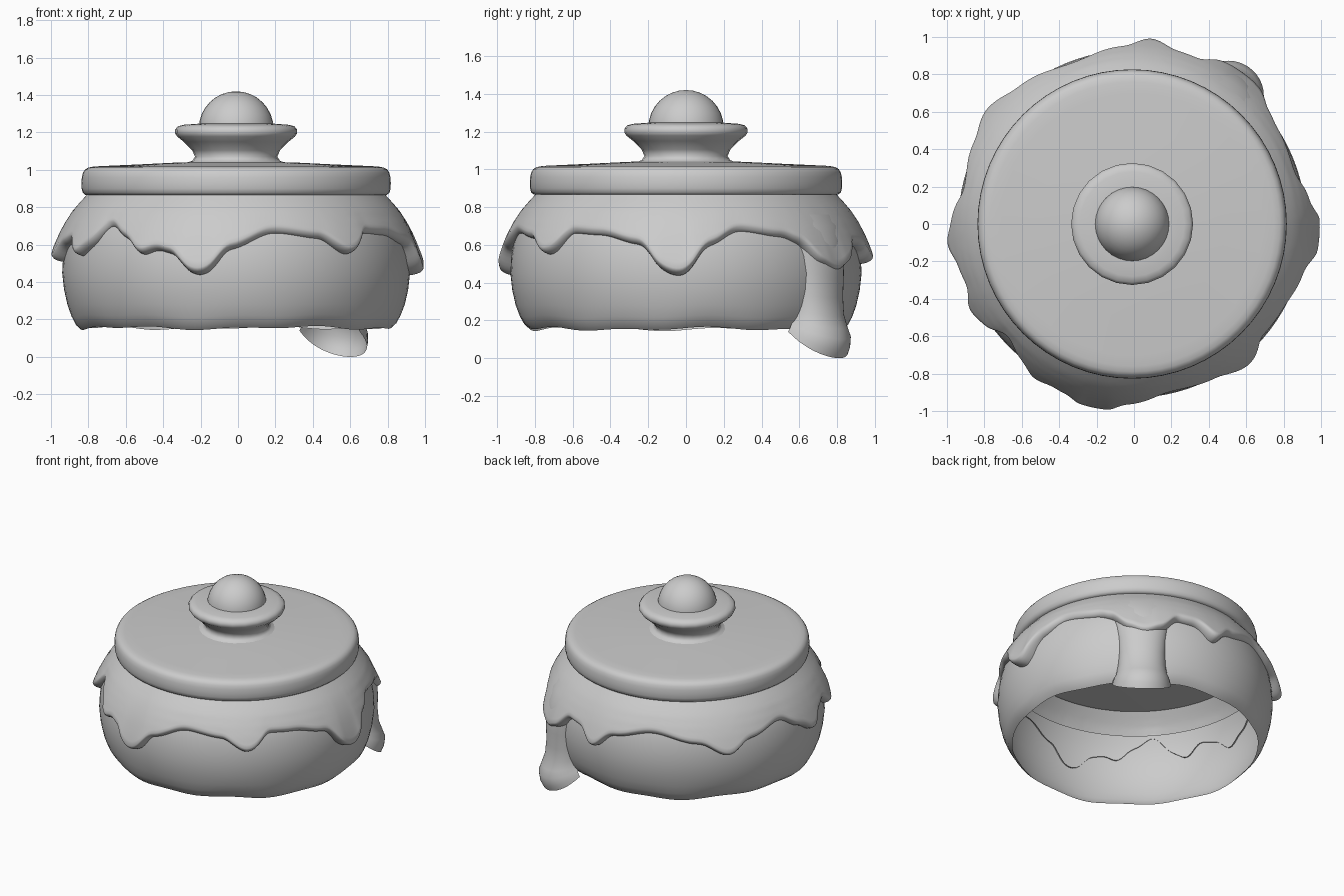
import bpy, bmesh
from math import sin, cos, pi, radians

if "Cube" in bpy.data.objects:
    bpy.data.objects.remove(bpy.data.objects["Cube"])

CX = -0.01  # common axis of the pot


def skin(rings, name, ring_closed=True, loop=False, angle=40):
    """Join equal-length rings of points with quads and smooth the result."""
    bm = bmesh.new()
    vs = [[bm.verts.new(p) for p in r] for r in rings]
    n, m = len(vs[0]), len(vs)
    for i in range(m if loop else m - 1):
        a, b = vs[i], vs[(i + 1) % m]
        for j in range(n if ring_closed else n - 1):
            k = (j + 1) % n
            bm.faces.new((a[j], a[k], b[k], b[j]))
    bmesh.ops.remove_doubles(bm, verts=bm.verts, dist=1e-5)
    bmesh.ops.recalc_face_normals(bm, faces=bm.faces)
    top = max(bm.faces, key=lambda f: f.calc_center_median().x)
    if top.normal.x < 0:  # open shells: make them face outward
        bmesh.ops.reverse_faces(bm, faces=bm.faces)
    me = bpy.data.meshes.new(name)
    bm.to_mesh(me)
    bm.free()
    ob = bpy.data.objects.new(name, me)
    bpy.context.collection.objects.link(ob)
    bpy.ops.object.select_all(action='DESELECT')
    ob.select_set(True)
    bpy.context.view_layer.objects.active = ob
    bpy.ops.object.shade_smooth_by_angle(angle=radians(angle))
    return ob


def lathe(profile, name, seg, wave=None, angle=40):
    rings = []
    for r, z in profile:
        angles = [2 * pi * j / seg for j in range(seg)]
        rings.append([(CX + r * cos(a), r * sin(a), z + (wave(a, z) if wave else 0)) for a in angles])
    return skin(rings, name, angle=angle)


def lerp_table(table, x):
    for (x0, y0), (x1, y1) in zip(table, table[1:]):
        if x <= x1:
            return y0 + (y1 - y0) * max(0, (x - x0) / (x1 - x0))
    return table[-1][1]


# Pot wall: a shell open at the bottom with a slightly uneven rim
wall = [(.155, .83), (.18, .858), (.22, .88), (.28, .902), (.36, .92), (.45, .93), (.54, .925),
        (.60, .915), (.66, .90), (.72, .876), (.78, .842), (.82, .81), (.87, .765)]


def rim_wave(a, z):
    return max(0, min(1, (.3 - z) / .12)) * (.006 * sin(5 * a + 1) + .006 * sin(11 * a))


lathe([(r, z) for z, r in wall if z < .73], "pot_body", 96, rim_wave, 60)

# Icing: lower edge height by angle, dripping down the wall
edge = [(-3, .43), (0, .445), (7, .59), (18, .67), (34, .64), (41, .60), (46, .5), (54, .45), (62, .5),
        (67, .60), (76, .59), (84, .49), (92, .60), (110, .66), (130, .60), (142, .51), (152, .60),
        (168, .66), (179, .57), (186, .50), (193, .59), (201, .62), (208, .53), (213, .58), (222, .70),
        (231, .63), (238, .54), (243, .57), (250, .545), (254, .46), (258, .43), (262, .46), (267, .57),
        (283, .66), (300, .63), (305, .575), (309, .54), (313, .57), (318, .66), (330, .65), (345, .60),
        (353, .46), (357, .43)]


def edge_height(d):
    d = (d + 3) % 360 - 3
    for (x0, y0), (x1, y1) in zip(edge, edge[1:]):
        if d <= x1:
            t = (d - x0) / (x1 - x0)
            return y0 + (y1 - y0) * t * t * (3 - 2 * t)
    return edge[-1][1]


# soften the kinks of the edge by averaging over a few degrees
heights = [sum(edge_height(i + k) for k in range(-2, 3)) / 5 for i in range(360)]
columns = []
for i, low in enumerate(heights):
    a = radians(i)
    bulge = .045 * max(0, min(1, (.68 - low) / .2))
    path = []
    for k in range(13):
        t = k / 12
        z = .868 + (low + .04 - .868) * t
        path.append((lerp_table(wall, z) + .03 + bulge * t * t, z))
    tip = path[-1][0]
    inner = lerp_table(wall, low) - .01
    for k in range(1, 6):
        b = pi / 2 * k / 5
        path.append((inner + (tip - inner) * cos(b), low + .04 * (1 - sin(b))))
    columns.append([(CX + r * cos(a), r * sin(a), z) for r, z in path])
skin(columns, "icing", ring_closed=False, loop=True, angle=80)

# Long drip: half-round shell running past the rim
# each row: height at its sides, height at its middle, inner radius, depth, half width
sections = [(.76, .76, .80, .09, .26), (.70, .70, .83, .10, .235), (.62, .62, .855, .11, .205),
            (.54, .54, .87, .115, .18), (.44, .43, .875, .115, .165), (.34, .32, .865, .125, .16),
            (.26, .22, .855, .145, .163), (.21, .155, .85, .175, .172), (.18, .10, .85, .195, .185),
            (.155, .04, .845, .19, .195), (.14, .0, .84, .175, .2)]
da = radians(53)
rings = []
for z_side, z_mid, rc, depth, width in sections:
    ring = []
    for j in range(25):
        b = -pi / 2 + pi * j / 24
        v, c = width * sin(b), cos(b) ** .8
        r = rc + depth * c - v * v * .3
        ring.append((CX + r * cos(da) - v * sin(da), r * sin(da) + v * cos(da), z_side + (z_mid - z_side) * c))
    rings.append(ring)
skin(rings, "long_drip", ring_closed=False, angle=80)

# Lid with a softly rounded edge
lathe([(0, .864), (.78, .864), (.806, .866), (.82, .878), (.826, .9), (.827, .93), (.825, .96), (.819, .985),
       (.808, 1.002), (.79, 1.012), (.76, 1.018), (.7, 1.021), (.5, 1.03), (.3, 1.04), (0, 1.045)],
      "lid", 64, angle=60)

# Flared collar under the knob
lathe([(0, 1.03), (.27, 1.036), (.235, 1.048), (.22, 1.07), (.235, 1.105), (.28, 1.15), (.315, 1.178),
       (.326, 1.195), (.326, 1.215), (.312, 1.233), (.28, 1.241), (.2, 1.247), (0, 1.247)],
      "knob_collar", 24, angle=60)

# Round knob
bpy.ops.mesh.primitive_uv_sphere_add(segments=32, ring_count=16, radius=.2, location=(CX, 0, 1.22))
bpy.context.object.name = "knob"
bpy.ops.object.shade_smooth_by_angle(angle=radians(40))
